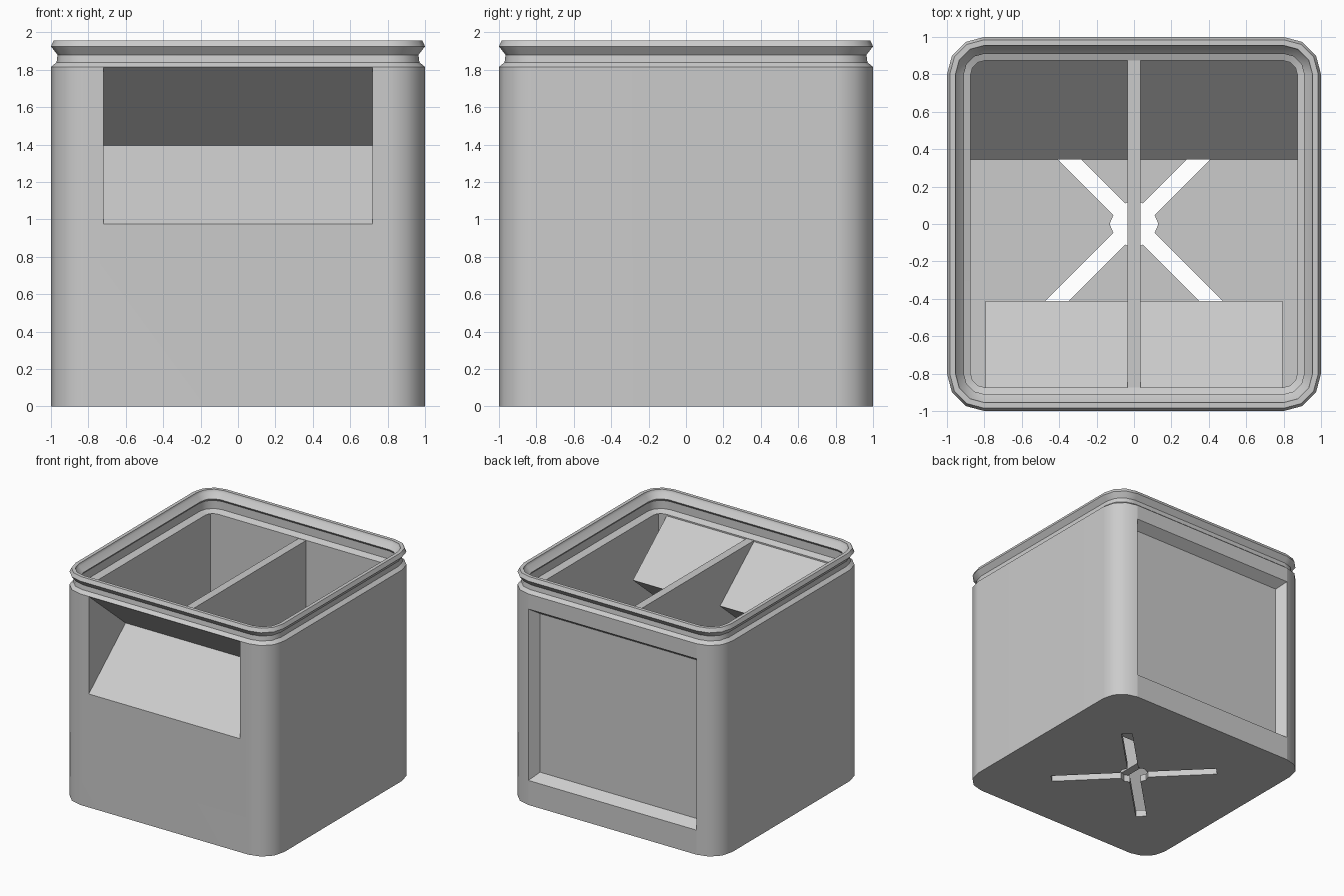
import bpy, bmesh
from math import sin, cos, pi, radians

cube = bpy.data.objects.get("Cube")
if cube:
    bpy.data.objects.remove(cube, do_unlink=True)

grey = bpy.data.materials.new("plain grey")
grey.use_nodes = True
COLOR = (0.6, 0.6, 0.6, 1)
grey.diffuse_color = COLOR
grey.node_tree.nodes["Principled BSDF"].inputs["Base Color"].default_value = COLOR

FLOOR = 0.06
CAVITY = 0.873


def make_object(name, bm):
    bmesh.ops.recalc_face_normals(bm, faces=bm.faces)
    mesh = bpy.data.meshes.new(name)
    bm.to_mesh(mesh)
    bm.free()
    mesh.materials.append(grey)
    obj = bpy.data.objects.new(name, mesh)
    bpy.context.collection.objects.link(obj)
    return obj


def prism(name, profile, half_width):
    """Extrude a (y, z) outline along x, centred."""
    bm = bmesh.new()
    face = bm.faces.new([bm.verts.new((-half_width, y, z)) for y, z in profile])
    moved = bmesh.ops.extrude_face_region(bm, geom=[face])["geom"]
    verts = [v for v in moved if isinstance(v, bmesh.types.BMVert)]
    bmesh.ops.translate(bm, verts=verts, vec=(2 * half_width, 0, 0))
    return make_object(name, bm)


def rounded_ring(bm, half, z, radius, segments=3):
    """Square ring with rounded corners."""
    verts = []
    for corner in range(4):
        mid = pi / 4 + corner * pi / 2
        cx = (half - radius) * (1 if cos(mid) > 0 else -1)
        cy = (half - radius) * (1 if sin(mid) > 0 else -1)
        for i in range(segments + 1):
            a = corner * pi / 2 + i * pi / 2 / segments
            verts.append(bm.verts.new((cx + radius * cos(a), cy + radius * sin(a), z)))
    return verts


def combine(target, tool, operation):
    """Apply a boolean and remove the helper."""
    tool.hide_render = True
    mod = target.modifiers.new("boolean", 'BOOLEAN')
    mod.operation, mod.object, mod.solver = operation, tool, 'EXACT'
    bpy.ops.object.select_all(action='DESELECT')
    bpy.context.view_layer.objects.active = target
    target.select_set(True)
    bpy.ops.object.modifier_apply(modifier=mod.name)
    bpy.data.objects.remove(tool, do_unlink=True)


# Container: outer wall, grooved lip, stepped inner rim, square-cornered cavity
wall = [(1.0, 0), (1.0, 1.815), (0.97, 1.84), (0.965, 1.88), (1.0, 1.925),
        (0.985, 1.957), (0.955, 1.957), (0.95, 1.935), (0.91, 1.895),
        (0.925, 1.875), (0.925, 1.805), (CAVITY, 1.785)]
bm = bmesh.new()
rings = [rounded_ring(bm, half, z, half - 0.8) for half, z in wall]
rings += [rounded_ring(bm, CAVITY, z, 0.005) for z in (1.78, FLOOR)]
for low, high in zip(rings, rings[1:]):
    for i in range(len(low)):
        j = (i + 1) % len(low)
        bm.faces.new((low[i], low[j], high[j], high[i]))
bm.faces.new(rings[0])
bm.faces.new(rings[-1])
container = make_object("container", bm)

# Front hand pocket: wedge housing inside, wedge opening outside
housing = prism("pocket_housing", [(-0.9, 0.985), (-0.413, 1.395), (-0.9, 1.795)], 0.795)
combine(container, housing, 'UNION')
pocket = prism("pocket_cutter", [(-1.1, 0.976), (-1, 0.976), (-0.5, 1.396),
                                 (-1, 1.814), (-1.1, 1.814)], 0.72)
combine(container, pocket, 'DIFFERENCE')

# Back panel recess with bevelled sides
bm = bmesh.new()
bmesh.ops.create_cube(bm, size=2)
for v in bm.verts:
    inset = 0.055 if v.co.y < 0 else -0.055
    v.co.x *= 0.8 - inset
    v.co.z = 0.948 + v.co.z * (0.737 - inset)
    v.co.y = 1 + 0.08 * v.co.y
combine(container, make_object("recess_cutter", bm), 'DIFFERENCE')

# Cross-shaped drain slot in the floor
for angle in (45, -45):
    arm = prism("slot_cutter", [(-0.68, -0.1), (0.68, -0.1), (0.68, 0.15), (-0.68, 0.15)], 0.044)
    arm.rotation_euler.z = radians(angle)
    bpy.context.view_layer.update()
    combine(container, arm, 'DIFFERENCE')
bm = bmesh.new()
bmesh.ops.create_cone(bm, cap_ends=True, segments=8, radius1=0.13, radius2=0.13, depth=0.5)
combine(container, make_object("hub_cutter", bm), 'DIFFERENCE')

# Sloped ramp along the back of the floor
prism("back_ramp", [(0.345, FLOOR), (0.88, FLOOR), (0.88, 0.6)], 0.88)

# Central divider, notched around the pocket
prism("divider", [(0.88, FLOOR), (0.88, 1.782), (-0.89, 1.782), (-0.89, 1.765),
                  (-0.45, 1.396), (-0.89, 1.02), (-0.89, FLOOR)], 0.035)

# Smooth the rounded corners, keep flat walls flat
bpy.ops.object.select_all(action='DESELECT')
bpy.context.view_layer.objects.active = container
container.select_set(True)
bpy.ops.object.shade_smooth_by_angle(angle=radians(35))
weighted = container.modifiers.new("flat walls", 'WEIGHTED_NORMAL')
weighted.keep_sharp = True
